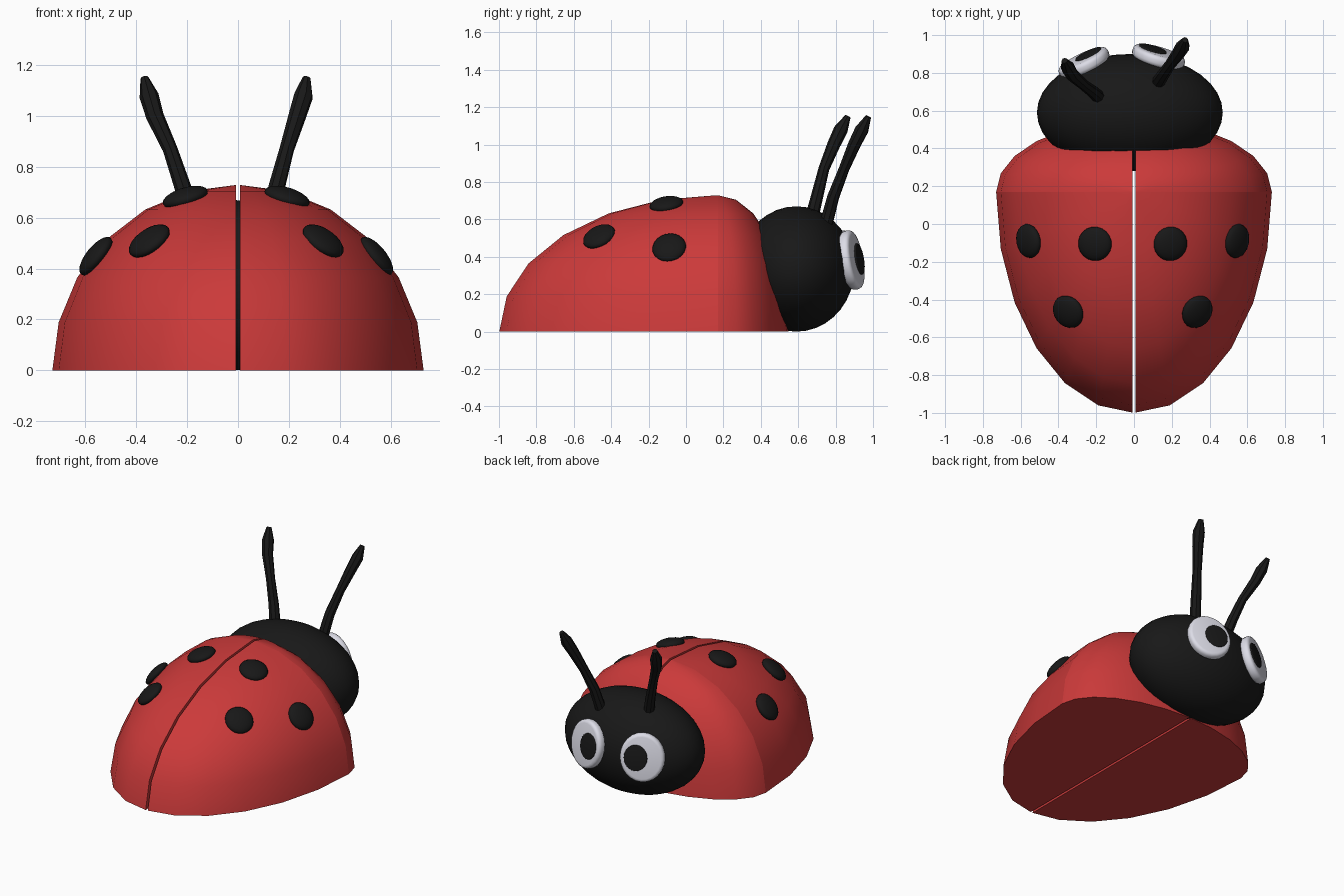
import bpy, bmesh, math
from mathutils import Vector, Matrix

if "Cube" in bpy.data.objects:
    bpy.data.objects.remove(bpy.data.objects["Cube"])


def material(name, rgb):
    m = bpy.data.materials.new(name)
    m.diffuse_color = (*rgb, 1)
    m.use_nodes = True
    m.node_tree.nodes["Principled BSDF"].inputs["Base Color"].default_value = m.diffuse_color
    return m


RED = material("red", (0.6, 0.042, 0.042))
BLACK = material("black", (0.009, 0.009, 0.009))
WHITE = material("white", (0.72, 0.72, 0.8))

SHELL_R, SHELL_Y, REAR, FRONT = 0.73, 0.17, 1.17, 0.38
HEAD_C = Vector((-0.022, 0.59, 0.335))
HEAD_R = Vector((0.492, 0.31, 0.335))


def finish(obj, mat, angle=40):
    obj.data.materials.append(mat)
    bpy.ops.object.select_all(action='DESELECT')
    obj.select_set(True)
    bpy.context.view_layer.objects.active = obj
    bpy.ops.object.shade_smooth_by_angle(angle=math.radians(angle))
    return obj


def from_bmesh(name, bm, mat, angle=40):
    bmesh.ops.recalc_face_normals(bm, faces=bm.faces)
    mesh = bpy.data.meshes.new(name)
    bm.to_mesh(mesh)
    bm.free()
    obj = bpy.data.objects.new(name, mesh)
    bpy.context.collection.objects.link(obj)
    return finish(obj, mat, angle)


def facing(center, normal):
    """Frame whose z axis follows the normal and whose x axis is level."""
    n = Vector(normal).normalized()
    x = Vector((0, 0, 1)).cross(n).normalized()
    rot = Matrix((x, n.cross(x), n)).transposed().to_4x4()
    return Matrix.Translation(center) @ rot


def ellipsoid(name, frame, radii, mat, seg, rings):
    bm = bmesh.new()
    bmesh.ops.create_uvsphere(bm, u_segments=seg, v_segments=rings, radius=1)
    bm.transform(frame @ Matrix.Diagonal((*radii, 1)))
    return from_bmesh(name, bm, mat, 60)


def disc(name, frame, rx, ry, depth, bevel, mat):
    bm = bmesh.new()
    bmesh.ops.create_cone(bm, cap_ends=True, segments=24, radius1=1,
                          radius2=1, depth=depth)
    bm.transform(Matrix.Diagonal((rx, ry, 1, 1)))
    rim = [e for e in bm.edges if abs(e.verts[0].co.z - e.verts[1].co.z) < 1e-5]
    bmesh.ops.bevel(bm, geom=rim, offset=bevel, segments=3, profile=0.5,
                    affect='EDGES')
    bm.transform(frame)
    return from_bmesh(name, bm, mat)


# Wing cases: a stretched dome, long behind and short in front, cut in halves
def wing_case(name, side):
    bm = bmesh.new()
    bmesh.ops.create_uvsphere(bm, u_segments=24, v_segments=12, radius=SHELL_R)
    for e in bm.edges:
        if all(abs(v.co.y) < 1e-4 for v in e.verts):
            e.smooth = False
    for v in bm.verts:
        v.co.y = SHELL_Y + v.co.y / SHELL_R * (FRONT if v.co.y > 0 else REAR)
    for co, no in (((0.008 * side, 0, 0), (side, 0, 0)), ((0, 0, 0), (0, 0, 1))):
        cut = bmesh.ops.bisect_plane(
            bm, geom=bm.verts[:] + bm.edges[:] + bm.faces[:], dist=1e-5,
            plane_co=co, plane_no=no, clear_inner=True)
        bmesh.ops.holes_fill(bm, edges=[e for e in bm.edges if e.is_boundary],
                             sides=0)
    return from_bmesh(name, bm, RED)


wing_case("wing_case_right", 1)
wing_case("wing_case_left", -1)

# Spots: flattened ellipsoids lying on the dome
for i, (x, y) in enumerate(((0.2, -0.105), (0.552, -0.09), (0.342, -0.465)), 1):
    u, v = x / SHELL_R, (y - SHELL_Y) / REAR
    w = math.sqrt(1 - u * u - v * v)
    for side, label in ((1, "right"), (-1, "left")):
        ellipsoid(f"spot_{label}_{i}",
                  facing((side * x - 0.007, y, w * SHELL_R),
                         (side * u / SHELL_R, v / REAR, w / SHELL_R)),
                  (0.091, 0.093, 0.036), BLACK, 20, 10)

# Head
ellipsoid("head", Matrix.Translation(HEAD_C), HEAD_R, BLACK, 36, 18)

# Eyes and pupils: bevelled discs, pupils looking slightly inward
for label, c, n, shift in (
        ("right", (0.13, 0.885, 0.383), (0.28, 0.95, 0.17), 0.04),
        ("left", (-0.265, 0.853, 0.383), (-0.43, 0.9, 0.17), -0.04)):
    frame = facing(c, n)
    disc(f"eye_{label}", frame, 0.143, 0.16, 0.06, 0.022, WHITE)
    disc(f"pupil_{label}", frame @ Matrix.Translation((shift, 0, 0.028)),
         0.075, 0.085, 0.02, 0.006, BLACK)

# Antennae: bent stalks with a thicker club near the tip
RADII = (0.036, 0.033, 0.029, 0.035, 0.038, 0.016)
for label, path in (
        ("left", ((-0.185, 0.67, 0.6), (-0.217, 0.7, 0.72), (-0.267, 0.737, 0.87),
                  (-0.327, 0.79, 1.0), (-0.35, 0.828, 1.08), (-0.368, 0.865, 1.15))),
        ("right", ((0.125, 0.745, 0.56), (0.152, 0.787, 0.72), (0.192, 0.845, 0.87),
                   (0.233, 0.9, 1.0), (0.258, 0.94, 1.08), (0.27, 0.975, 1.15)))):
    curve = bpy.data.curves.new(f"antenna_{label}", 'CURVE')
    curve.dimensions = '3D'
    curve.bevel_depth = 1
    curve.bevel_resolution = 2
    curve.use_fill_caps = True
    spline = curve.splines.new('POLY')
    spline.points.add(len(path) - 1)
    for p, co, r in zip(spline.points, path, RADII):
        p.co = (*co, 1)
        p.radius = r
    obj = bpy.data.objects.new(f"antenna_{label}", curve)
    bpy.context.collection.objects.link(obj)
    bpy.ops.object.select_all(action='DESELECT')
    obj.select_set(True)
    bpy.context.view_layer.objects.active = obj
    bpy.ops.object.convert(target='MESH')
    finish(bpy.context.view_layer.objects.active, BLACK)
